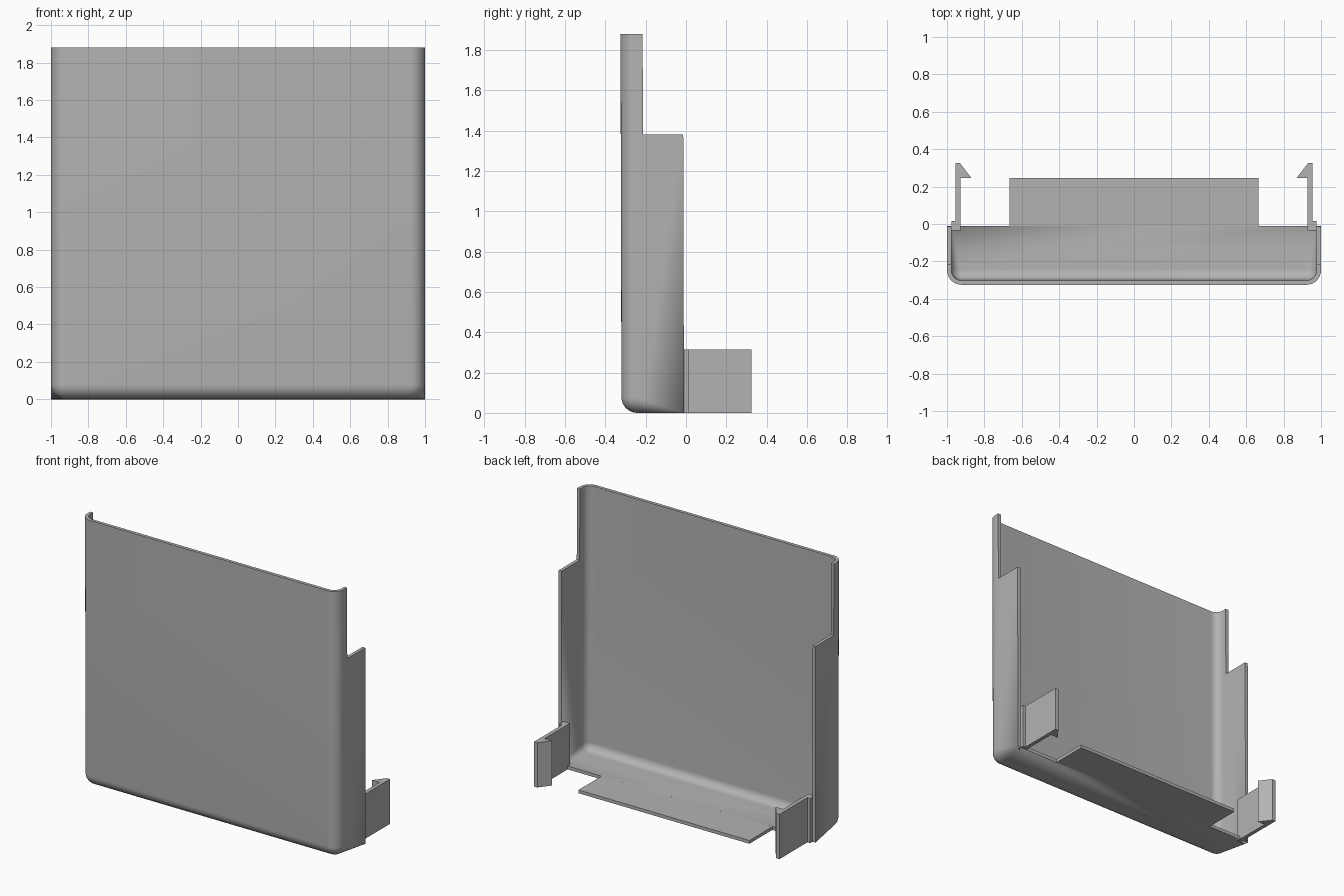
import bpy, bmesh, math

if "Cube" in bpy.data.objects:
    bpy.data.objects.remove(bpy.data.objects["Cube"])

T = 0.023                  # wall thickness
R = 0.078                  # outer front edge radius
FRONT, BACK, STEP = -0.32, -0.01, -0.21
TOP, SHOULDER = 1.88, 1.38
SEG = 8

grey = bpy.data.materials.new("plain grey")
grey.diffuse_color = (0.45, 0.45, 0.45, 1)
grey.use_nodes = True
grey.node_tree.nodes["Principled BSDF"].inputs["Base Color"].default_value = grey.diffuse_color


def finish(name, bm):
    bmesh.ops.recalc_face_normals(bm, faces=bm.faces)
    mesh = bpy.data.meshes.new(name)
    bm.to_mesh(mesh)
    bm.free()
    mesh.materials.append(grey)
    obj = bpy.data.objects.new(name, mesh)
    bpy.context.collection.objects.link(obj)
    return obj


def prism(name, outline, z0, z1):
    """Extrude an xy outline upwards."""
    bm = bmesh.new()
    face = bm.faces.new([bm.verts.new((x, y, z0)) for x, y in outline])
    up = bmesh.ops.extrude_face_region(bm, geom=[face])["geom"]
    bmesh.ops.translate(bm, vec=(0, 0, z1 - z0),
                        verts=[v for v in up if isinstance(v, bmesh.types.BMVert)])
    return finish(name, bm)


def ring(bm, y, half, floor, r):
    """U-shaped section at depth y: right wall, rounded corner, floor, left wall."""
    pts = [(half, TOP), (half, SHOULDER)]
    for k in range(SEG + 1):
        a = k / SEG * math.pi / 2
        pts.append((half - r + r * math.cos(a), floor + r - r * math.sin(a)))
    pts += [(-x, z) for x, z in reversed(pts)]
    # the whole cover leans forward very slightly
    return [bm.verts.new((x, y - 0.005 * z / TOP, z)) for x, z in pts]


def skin(bm, inset):
    """Rings from the back edge to the front panel for one side of the shell."""
    r = R - inset
    front = FRONT + inset
    start = FRONT + R
    rings = []
    for y in (BACK, STEP, start):          # bottom side radius grows to the front
        rings.append(ring(bm, y, 1 - inset, inset, r * (BACK - y) / (BACK - start)))
    for k in range(1, SEG + 1):            # rounded front edge
        t = k / SEG * math.pi / 2
        d = r * (1 - math.cos(t))
        rings.append(ring(bm, front + r - r * math.sin(t), 1 - inset - d,
                          inset + d, r - d))
    return rings


# Cover shell: outer and inner skins joined by a rim
bm = bmesh.new()
outer, inner = skin(bm, 0), skin(bm, T)
partner = {o: i for ro, ri in zip(outer, inner) for o, i in zip(ro, ri)}
last = len(outer[0]) - 1
for rings in (outer, inner):
    for i in range(len(rings) - 1):
        for j in range(last):
            if i == 0 and j in (0, last - 1):
                continue                   # lowered shoulder of the side walls
            a, b = rings[i], rings[i + 1]
            bm.faces.new((a[j], a[j + 1], b[j + 1], b[j]))
    bm.faces.new(rings[-1])                # front panel
rim = [e.verts[:] for e in bm.edges if e.is_boundary and e.verts[0] in partner]
for a, b in rim:
    bm.faces.new((a, b, partner[b], partner[a]))
bmesh.ops.remove_doubles(bm, verts=bm.verts, dist=1e-5)
bmesh.ops.delete(bm, geom=[v for v in bm.verts if not v.link_faces], context='VERTS')
cover = finish("cover_shell", bm)
bpy.context.view_layer.objects.active = cover
cover.select_set(True)
bpy.ops.object.shade_smooth_by_angle(angle=math.radians(30))

# Tongue extending the floor backwards
prism("floor_tongue", [(-0.665, BACK), (0.665, BACK), (0.665, 0.245), (-0.665, 0.245)], 0, T)

# Snap clips with a base block and an inward hook
clip = [(0.977, -0.035), (0.977, 0.015), (0.955, 0.015), (0.955, 0.325), (0.93, 0.325),
        (0.87, 0.247), (0.928, 0.247), (0.928, -0.035)]
for name, s in (("right_clip", 1), ("left_clip", -1)):
    prism(name, [(s * x, y) for x, y in clip], 0, 0.315)
